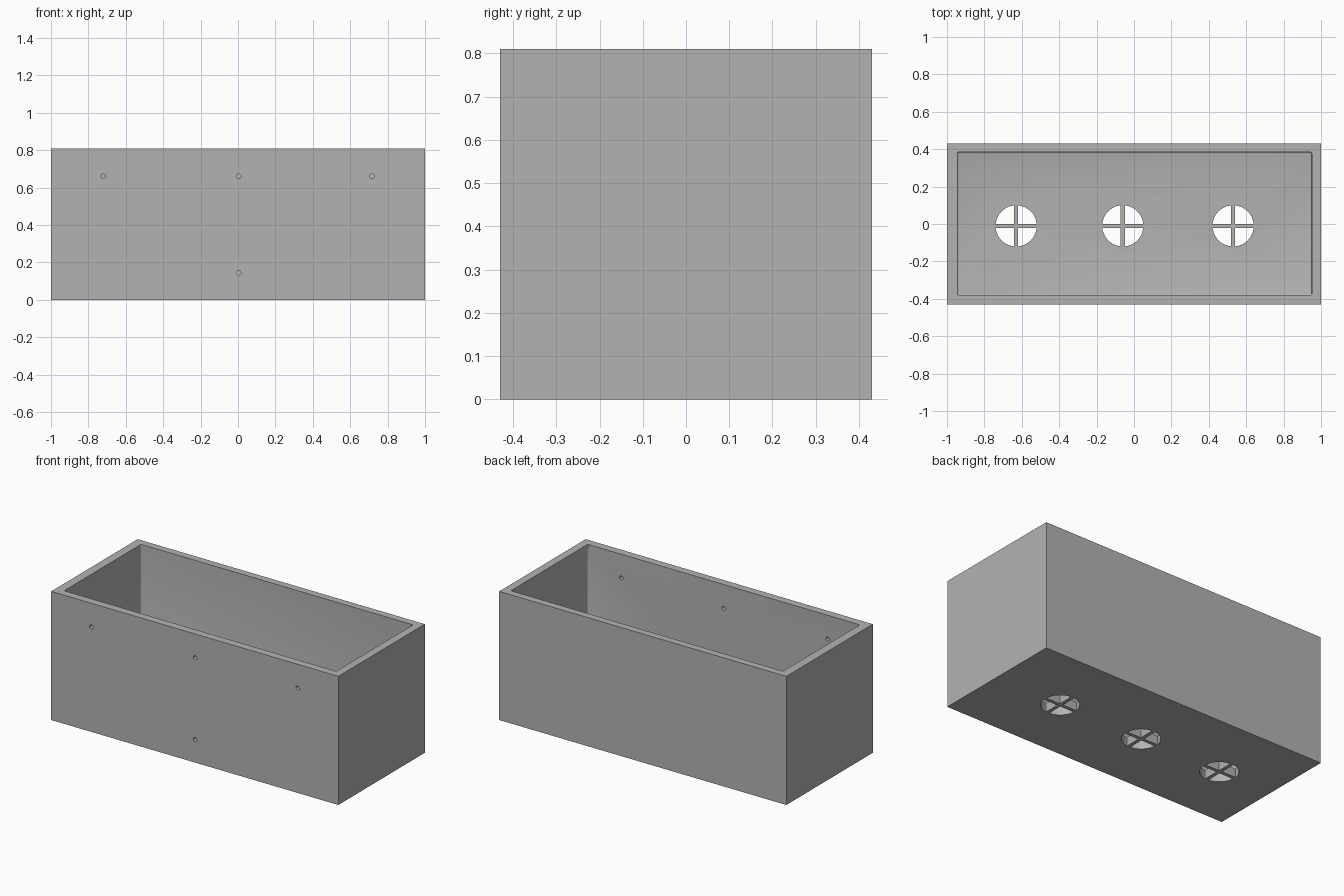
import bpy
import math

old = bpy.data.objects.get("Cube")
if old:
    bpy.data.objects.remove(old, do_unlink=True)

grey = bpy.data.materials.new("plain grey")
grey.use_nodes = True
COLOR = (0.45, 0.45, 0.45, 1)
grey.diffuse_color = COLOR
grey.node_tree.nodes["Principled BSDF"].inputs["Base Color"].default_value = COLOR

DEPTH, HEIGHT, FLOOR = 0.86, 0.81, 0.055
HOLE_Y, HOLE_R, BAR = -0.01, 0.11, 0.022


def box(name, size, center):
    bpy.ops.mesh.primitive_cube_add(size=1, location=center)
    ob = bpy.context.object
    ob.name = name
    ob.scale = size
    bpy.ops.object.transform_apply(location=False, rotation=False, scale=True)
    ob.data.materials.append(grey)
    return ob


def cylinder(name, radius, depth, center, sides, tilt=0):
    bpy.ops.mesh.primitive_cylinder_add(vertices=sides, radius=radius, depth=depth,
                                        location=center, rotation=(tilt, 0, 0))
    ob = bpy.context.object
    ob.name = name
    ob.data.materials.append(grey)
    return ob


def apply_modifier(ob, mod):
    bpy.ops.object.select_all(action='DESELECT')
    bpy.context.view_layer.objects.active = ob
    ob.select_set(True)
    bpy.ops.object.modifier_apply(modifier=mod.name)


def cut(target, cutter):
    cutter.hide_render = True
    mod = target.modifiers.new("cut", 'BOOLEAN')
    mod.operation = 'DIFFERENCE'
    mod.solver = 'EXACT'
    mod.object = cutter
    apply_modifier(target, mod)
    bpy.data.objects.remove(cutter, do_unlink=True)


# Open planter box
planter = box("planter_box", (2, DEPTH, HEIGHT), (0, 0, HEIGHT / 2))
cavity = box("cavity_cutter", (1.895, 0.765, HEIGHT), (0.003, 0.002, FLOOR + HEIGHT / 2))
bevel = cavity.modifiers.new("round corners", 'BEVEL')
bevel.width = 0.008
bevel.segments = 3
apply_modifier(cavity, bevel)
cut(planter, cavity)

# Drain holes in the floor
drain_xs = (-0.63, -0.06, 0.53)
for x in drain_xs:
    cut(planter, cylinder("drain_cutter", HOLE_R, 0.3, (x, HOLE_Y, 0), 48))

# Small screw holes through the front wall
for x, z in ((-0.72, 0.66), (0.003, 0.66), (0.717, 0.66), (0.003, 0.145)):
    cut(planter, cylinder("screw_cutter", 0.0125, 0.2, (x, -DEPTH / 2, z), 24, math.pi / 2))

# Crossed bars in each drain
for x in drain_xs:
    center = (x, HOLE_Y, FLOOR / 2)
    box("drain_bar_long", (2 * HOLE_R, BAR, FLOOR), center)
    for side in (-1, 1):
        length = HOLE_R - BAR / 2
        y = HOLE_Y + side * (BAR / 2 + length / 2)
        box("drain_bar_cross", (BAR, length, FLOOR), (x, y, FLOOR / 2))

# Keep flat walls crisp while smoothing the round holes
bpy.ops.object.select_all(action='DESELECT')
planter.select_set(True)
bpy.context.view_layer.objects.active = planter
bpy.ops.object.shade_smooth_by_angle(angle=math.radians(30))
